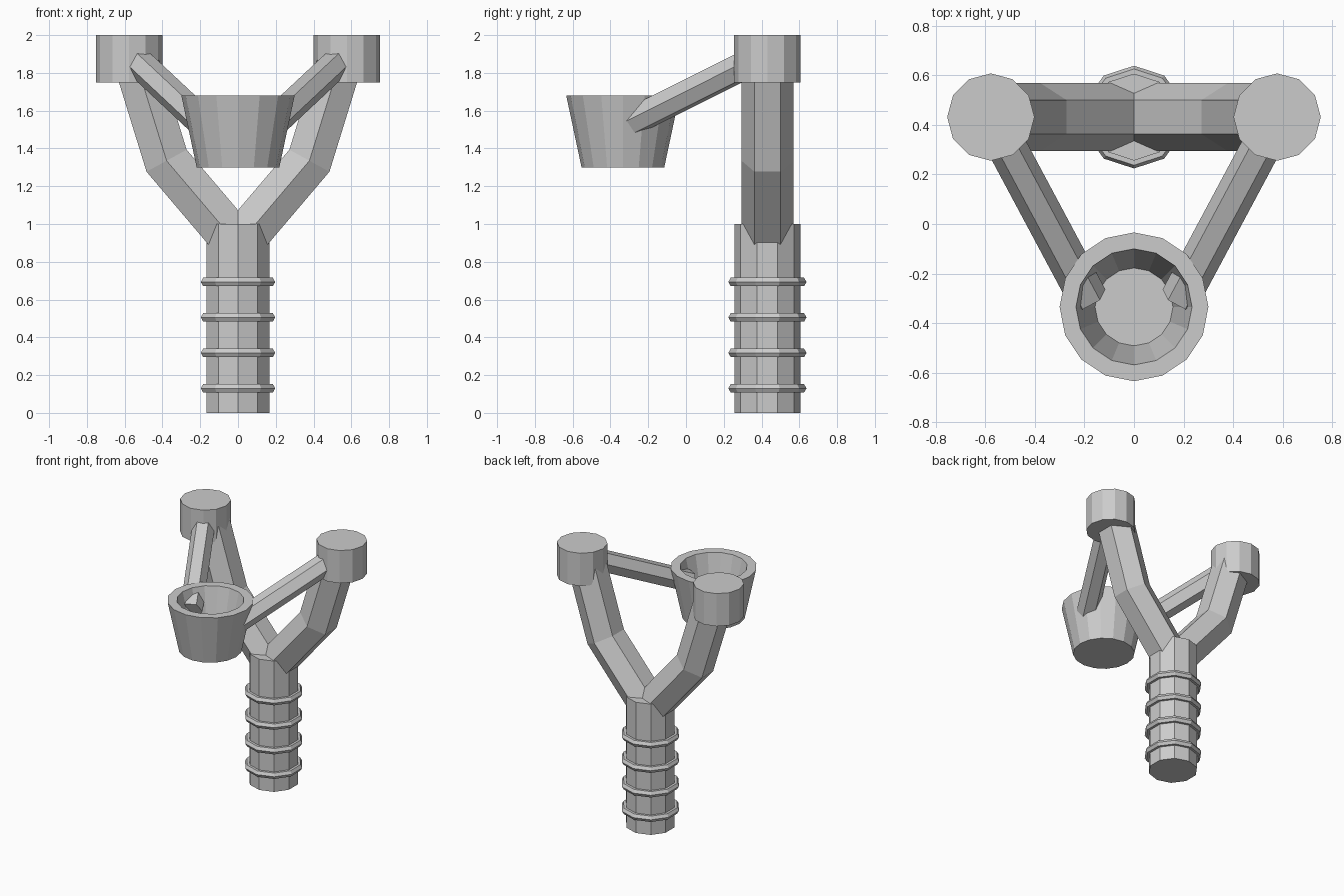
import bpy, bmesh, math
from mathutils import Vector

if "Cube" in bpy.data.objects:
    bpy.data.objects.remove(bpy.data.objects["Cube"])

Y = 0.431  # depth of the frame


def finish(name, bm):
    bmesh.ops.recalc_face_normals(bm, faces=bm.faces)
    mesh = bpy.data.meshes.new(name)
    bm.to_mesh(mesh)
    bm.free()
    obj = bpy.data.objects.new(name, mesh)
    bpy.context.collection.objects.link(obj)
    return obj


def skin(bm, loops, cap=True, closed=False):
    """Bridge successive vertex loops with quads."""
    loops = [[bm.verts.new(p) for p in loop] for loop in loops]
    pairs = list(zip(loops, loops[1:]))
    if closed:
        pairs.append((loops[-1], loops[0]))
    for a, b in pairs:
        for i in range(len(a)):
            j = (i + 1) % len(a)
            bm.faces.new((a[i], a[j], b[j], b[i]))
    if cap and not closed:
        bm.faces.new(loops[0])
        bm.faces.new(loops[-1])


def lathe(name, x, y, sides, profile, closed=False):
    """Turn (radius, z) points round a vertical axis, one corner facing +y."""
    bm = bmesh.new()
    angles = [2 * math.pi * i / sides for i in range(sides)]
    skin(bm, [[(x + r * math.sin(a), y + r * math.cos(a), z) for a in angles]
              for r, z in profile], closed=closed)
    return finish(name, bm)


def hex_sweep(name, path, radius, side):
    """Sweep a hexagon along a path with mitred bends, corners along side."""
    path = [Vector(p) for p in path]
    side = Vector(side).normalized()
    bm = bmesh.new()
    loops = []
    for i, p in enumerate(path):
        d0 = (p - path[max(i - 1, 0)]).normalized()
        d1 = (path[min(i + 1, len(path) - 1)] - p).normalized()
        t = (d0 + d1).normalized()
        ref = d1 if i == 0 else d0
        up = side.cross(t).normalized() / t.dot(ref)
        loops.append([p + radius * (side * math.cos(k * math.pi / 3)
                                    + up * math.sin(k * math.pi / 3))
                      for k in range(6)])
    skin(bm, loops)
    return finish(name, bm)


# Handle with four grip rings
lathe("handle", 0, Y, 10, [(0.175, 0), (0.175, 1)])
for n in range(4):
    z = 0.13 + n * 0.1877
    section = [(0.181 + 0.026 * math.cos(k * math.pi / 3),
                z + 0.026 * math.sin(k * math.pi / 3)) for k in range(6)]
    lathe(f"grip_ring_{n + 1}", 0, Y, 10, section, closed=True)

# Forked arms in one bent hexagonal bar
hex_sweep("fork", [(-0.537, Y, 1.85), (-0.378, Y, 1.335), (0, Y, 0.89),
                   (0.378, Y, 1.335), (0.537, Y, 1.85)], 0.137, (0, 1, 0))

# Tip caps and straps on both sides
for s, label in ((-1, "left"), (1, "right")):
    lathe(f"{label}_tip", s * 0.577, Y, 12, [(0.176, 1.75), (0.176, 2)])
    start, end = Vector((s * 0.576, 0.43, 1.90)), Vector((s * 0.185, -0.301, 1.534))
    across = (end - start).cross(Vector((0, 0, 1)))
    hex_sweep(f"{label}_strap", [start, end], 0.079, across)

# Hollow tapered cup
lathe("cup", 0, -0.334, 16, [(0.219, 1.3), (0.3, 1.68), (0.234, 1.68), (0.157, 1.35)])
